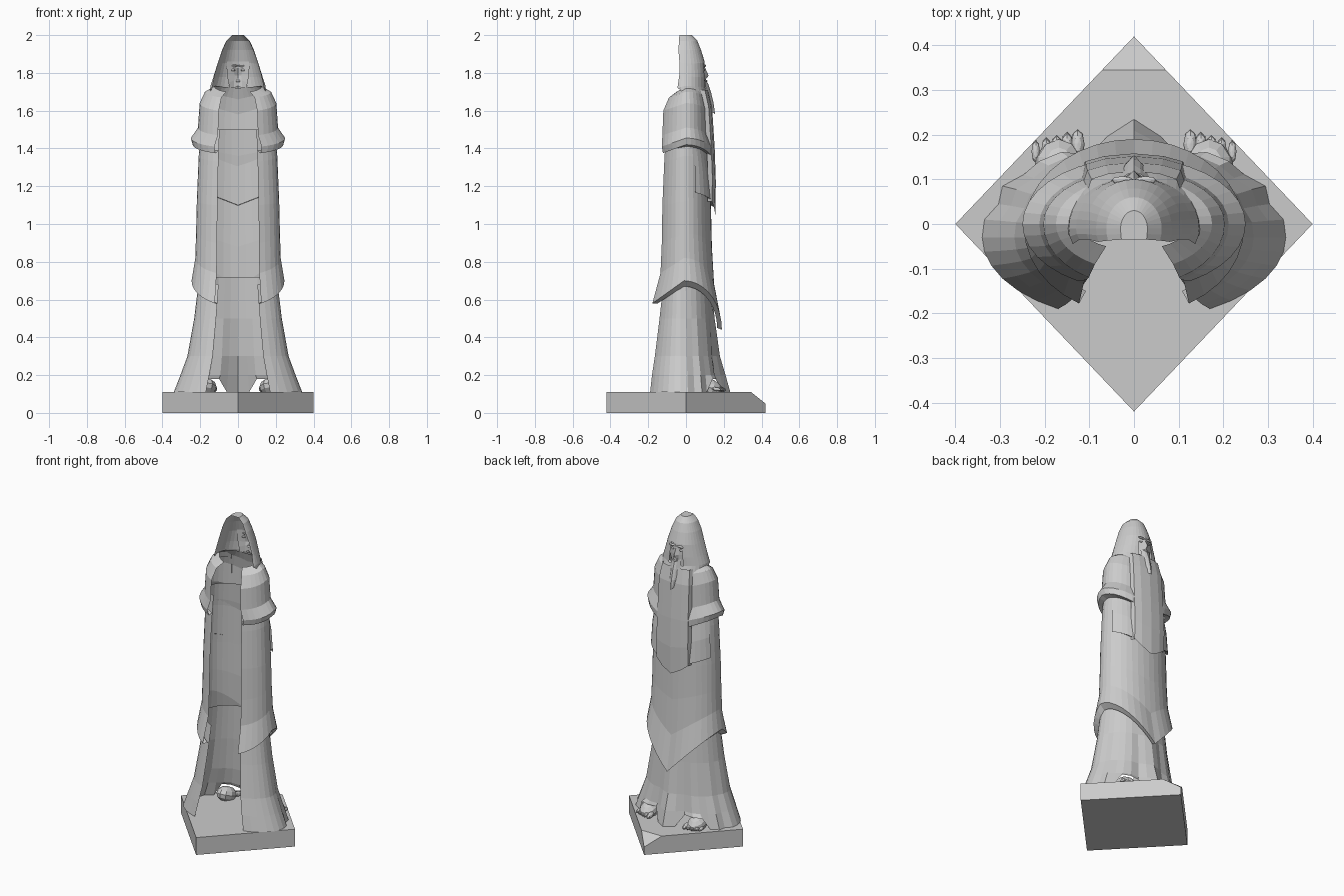
import bpy, bmesh
from math import sin, cos, radians
from mathutils import Vector, Matrix


def finish(name, bm):
    bmesh.ops.recalc_face_normals(bm, faces=bm.faces)
    me = bpy.data.meshes.new(name)
    bm.to_mesh(me)
    bm.free()
    ob = bpy.data.objects.new(name, me)
    bpy.context.collection.objects.link(ob)
    return ob


def shell(name, rings, end=150, step=10, yc=0.0, fold=None, lift=None, cap=False, skip=None):
    """Horseshoe cloth open at -y. Ring: half width, front y, back y, z front, z side, z back."""
    bm = bmesh.new()
    angles = list(range(-end, end + 1, step))
    rows = []
    for i, (rx, yf, yb, zf, zs, zb) in enumerate(rings):
        row = []
        for a in angles:
            s, c = sin(radians(a)), cos(radians(a))
            k = 1.0
            if fold:
                k += fold(abs(a)) * i / (len(rings) - 1)
            if c >= 0:
                y = yc + (yf - yc) * c * k
                z = zf + (zs - zf) * abs(s)
            else:
                t = c / cos(radians(end))
                y = yc + (yb - yc) * t * k
                z = zs + (zb - zs) * t
            if lift and i == len(rings) - 1:
                z += lift(abs(a))
            row.append(bm.verts.new((rx * s * k, y, z)))
        rows.append(row)
    for i in range(len(rows) - 1):
        for j in range(len(angles) - 1):
            if skip and skip(i, abs(angles[j] + step / 2)):
                continue
            bm.faces.new((rows[i][j], rows[i][j + 1], rows[i + 1][j + 1], rows[i + 1][j]))
    if cap:
        bm.faces.new(rows[0])
    return finish(name, bm)


def blob(name, loc, size, rot=0.0, seg=8, rings=6):
    bm = bmesh.new()
    m = Matrix.Translation(loc) @ Matrix.Rotation(rot, 4, 'X') @ Matrix.Diagonal((*size, 1))
    bmesh.ops.create_uvsphere(bm, u_segments=seg, v_segments=rings, radius=1, matrix=m)
    return finish(name, bm)


def ribbon(name, rows):
    """Mirrored strip: each row is a half profile from the centre line outwards."""
    bm = bmesh.new()
    grid = []
    for pts in rows:
        full = [(-x, y, z) for x, y, z in pts[:0:-1]] + list(pts)
        grid.append([bm.verts.new(p) for p in full])
    for a, b in zip(grid, grid[1:]):
        for j in range(len(a) - 1):
            bm.faces.new((a[j], a[j + 1], b[j + 1], b[j]))
    return finish(name, bm)


# Diamond plinth with one bevelled corner
bm = bmesh.new()
lo = [bm.verts.new(p) for p in ((0.4, 0, 0), (0, 0.42, 0), (-0.4, 0, 0), (0, -0.42, 0))]
f = bm.faces.new(lo)
up = bmesh.ops.extrude_face_region(bm, geom=[f])
bmesh.ops.translate(bm, vec=(0, 0, 0.11), verts=[v for v in up['geom'] if isinstance(v, bmesh.types.BMVert)])
bmesh.ops.bisect_plane(bm, geom=bm.verts[:] + bm.edges[:] + bm.faces[:],
                       plane_co=Vector((0, 0.345, 0.11)), plane_no=Vector((0, 0.06, 0.075)), clear_outer=True)
bmesh.ops.holes_fill(bm, edges=[e for e in bm.edges if e.is_boundary], sides=0)
finish("plinth", bm)

# Under robe with a centre pleat and raised hem over the feet
pleats = {0: 0.15, 10: 0.0, 20: -0.14, 30: -0.04, 40: -0.03, 50: -0.05, 60: 0.0, 70: -0.05, 80: 0.0}
shell("under_robe", [
    (0.205, 0.13, -0.12, 0.72, 0.72, 0.68),
    (0.232, 0.145, -0.14, 0.50, 0.50, 0.50),
    (0.268, 0.165, -0.165, 0.30, 0.30, 0.30),
    (0.305, 0.185, -0.18, 0.20, 0.20, 0.20),
    (0.34, 0.20, -0.19, 0.11, 0.11, 0.11)],
    yc=-0.03, fold=lambda a: pleats.get(a, 0.0), lift=lambda a: 0.07 if 20 <= a <= 40 else 0.0)

# Long tunic with pointed front hem and turned-in edge
shell("tunic", [
    (0.195, 0.11, -0.105, 1.50, 1.50, 1.50),
    (0.208, 0.125, -0.115, 1.33, 1.36, 1.33),
    (0.218, 0.132, -0.125, 1.10, 1.12, 1.10),
    (0.222, 0.137, -0.128, 0.88, 0.95, 0.90),
    (0.226, 0.150, -0.135, 0.66, 0.82, 0.74),
    (0.246, 0.190, -0.178, 0.44, 0.70, 0.58),
    (0.215, 0.165, -0.150, 0.45, 0.67, 0.58)], yc=-0.01)

# Folded sleeves across the chest
shell("folded_sleeves", [
    (0.200, 0.118, 0, 1.36, 1.40, 1.4),
    (0.215, 0.138, 0, 1.22, 1.30, 1.3),
    (0.222, 0.150, 0, 1.09, 1.17, 1.2),
    (0.205, 0.128, 0, 1.10, 1.18, 1.2)], end=70)

# Shoulder cape with flared hem
shell("shoulder_cape", [
    (0.125, 0.085, -0.05, 1.72, 1.73, 1.70),
    (0.175, 0.105, -0.09, 1.66, 1.70, 1.67),
    (0.203, 0.120, -0.12, 1.58, 1.64, 1.60),
    (0.212, 0.125, -0.125, 1.44, 1.51, 1.47),
    (0.250, 0.148, -0.128, 1.37, 1.455, 1.41),
    (0.240, 0.146, -0.122, 1.32, 1.42, 1.375),
    (0.205, 0.122, -0.110, 1.34, 1.41, 1.39)])

# Hood with a small face opening
shell("hood", [
    (0.030, 0.030, -0.035, 2.00, 2.00, 2.00),
    (0.062, 0.060, -0.037, 1.97, 1.97, 1.97),
    (0.085, 0.080, -0.040, 1.92, 1.92, 1.92),
    (0.108, 0.100, -0.035, 1.855, 1.85, 1.86),
    (0.130, 0.105, -0.035, 1.775, 1.78, 1.79),
    (0.146, 0.105, -0.045, 1.72, 1.73, 1.72),
    (0.150, 0.130, -0.030, 1.64, 1.68, 1.71)],
    end=110, yc=-0.01, cap=True, skip=lambda i, a: i in (3, 4) and a < 25)

# Long front panel hanging from the hood to a point
ribbon("front_panel", [
    [(0, yf, zc), (w * 0.6, yf - 0.006, zm), (w, yf - 0.018, ze), (w + 0.008, yf - 0.042, ze)]
    for yf, w, zc, zm, ze in (
        (0.118, 0.095, 1.71, 1.71, 1.71), (0.138, 0.105, 1.62, 1.62, 1.62),
        (0.152, 0.108, 1.40, 1.40, 1.40), (0.158, 0.110, 1.22, 1.23, 1.24),
        (0.155, 0.110, 1.05, 1.085, 1.12))])

# Face, brow, eyes, nose and beard
ribbon("face", [
    [(0, 0.095, 1.86), (0.03, 0.09, 1.86), (0.058, 0.075, 1.86)],
    [(0, 0.102, 1.825), (0.03, 0.092, 1.83), (0.060, 0.075, 1.83)],
    [(0, 0.120, 1.785), (0.016, 0.10, 1.785), (0.058, 0.08, 1.785)],
    [(0, 0.106, 1.77), (0.02, 0.10, 1.76), (0.05, 0.08, 1.75)],
    [(0, 0.105, 1.73), (0.02, 0.10, 1.72), (0.045, 0.085, 1.71)]])
for s in (-1, 1):
    blob("brow", (s * 0.026, 0.098, 1.838), (0.025, 0.009, 0.007))
    blob("eye", (s * 0.026, 0.093, 1.815), (0.012, 0.007, 0.006))
blob("lips", (0, 0.106, 1.757), (0.018, 0.007, 0.006))
ribbon("beard", [
    [(0, 0.116, 1.745), (0.014, 0.112, 1.75), (0.034, 0.098, 1.765)],
    [(0, 0.132, 1.70), (0.014, 0.124, 1.70), (0.034, 0.108, 1.70)],
    [(0, 0.146, 1.64), (0.013, 0.140, 1.64), (0.028, 0.124, 1.64)],
    [(0, 0.154, 1.58), (0.005, 0.150, 1.585), (0.010, 0.140, 1.59)]])

# Feet with five toes each
for s in (-1, 1):
    blob("foot", (s * 0.168, 0.125, 0.135), (0.056, 0.07, 0.045), -0.35, 10, 6)
    for i in range(5):
        r = 0.0155 - 0.0015 * i
        blob("toe", (s * (0.126 + 0.0235 * i), 0.178 - 0.004 * i, 0.126), (r, 0.034 - 0.002 * i, r), -0.15)
